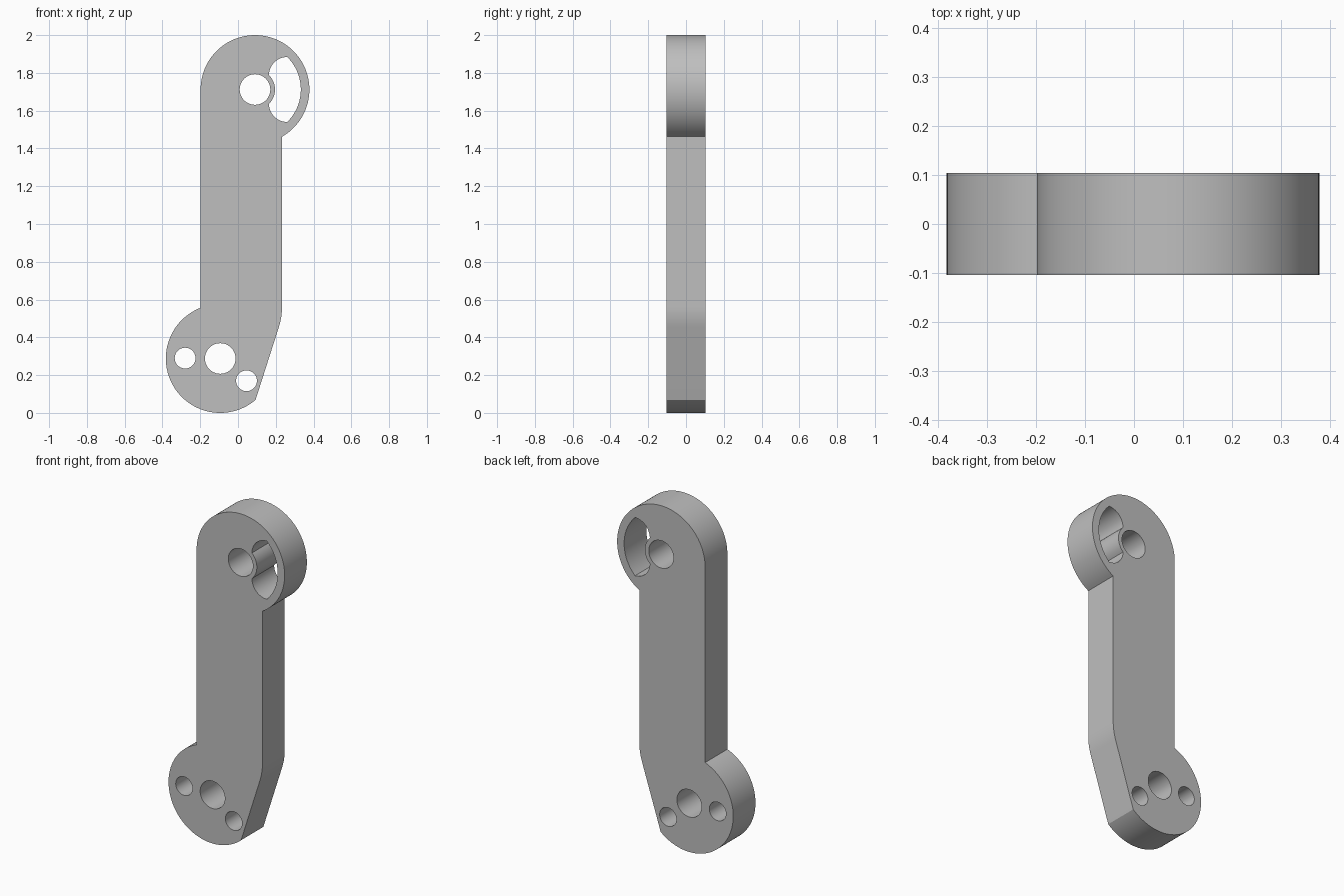
import bpy, bmesh, math
from mathutils import Vector

if "Cube" in bpy.data.objects:
    bpy.data.objects.remove(bpy.data.objects["Cube"])

THICK = 0.208
R = 0.288                                  # radius of both rounded ends
TOP, LOW = (0.09, 1.712), (-0.094, 0.288)  # pivot centres (x, z)
LEFT, RIGHT = -0.198, 0.233                # straight sides of the bar


def arc(c, r, a0, a1, n):
    """Points along an arc, angles in degrees."""
    out = []
    for i in range(n + 1):
        a = math.radians(a0 + (a1 - a0) * i / n)
        out.append((c[0] + r * math.cos(a), c[1] + r * math.sin(a)))
    return out


def circle(c, r, n=48):
    return arc(c, r, 0, 360, n)[:-1]


# Outer outline: round head, straight bar, bent flank, round foot
head_start = -math.degrees(math.acos((RIGHT - TOP[0]) / R))
foot_left = math.degrees(math.acos((LEFT - LOW[0]) / R))
foot_end = Vector((0.093, 0.069))
foot_right = math.degrees(math.atan2(foot_end.y - LOW[1], foot_end.x - LOW[0])) + 360
corner = Vector((RIGHT, 0.507))
lean = math.degrees(math.atan2(corner.x - foot_end.x, corner.y - foot_end.y))
bend_r = 0.35
bend_c = (RIGHT - bend_r, corner.y + bend_r * math.tan(math.radians(lean / 2)))
outline = (arc(TOP, R, head_start, 180, 72)
           + arc(LOW, R, foot_left, foot_right, 64)
           + arc(bend_c, bend_r, -lean, 0, 8))

# Curved window beside the upper pivot
slot_x, slot_dz, slot_r = 0.26, 0.076, 0.096
slot = (arc(TOP, 0.2425, -45.3, 45.3, 28)
        + arc((slot_x, TOP[1] + slot_dz), slot_r, 90, 180, 14)[1:]
        + arc(TOP, 0.106, 45.7, -45.7, 18)[1:-1]
        + arc((slot_x, TOP[1] - slot_dz), slot_r, 180, 270, 14)[:-1])

# Pivot holes and small pin holes
loops = [outline, slot, circle(TOP, 0.081), circle(LOW, 0.081),
         circle((-0.28, 0.29), 0.055), circle((0.045, 0.17), 0.055)]

# Fill the profile around its holes and extrude it through the thickness
bm = bmesh.new()
for pts in loops:
    vs = [bm.verts.new((x, -THICK / 2, z)) for x, z in pts]
    for a, b in zip(vs, vs[1:] + vs[:1]):
        bm.edges.new((a, b))
bmesh.ops.triangle_fill(bm, edges=bm.edges[:], use_beauty=True, normal=(0, -1, 0))
ext = bmesh.ops.extrude_face_region(bm, geom=bm.faces[:], use_keep_orig=True)
bmesh.ops.translate(bm, vec=(0, THICK, 0),
                    verts=[v for v in ext["geom"] if isinstance(v, bmesh.types.BMVert)])
bmesh.ops.recalc_face_normals(bm, faces=bm.faces[:])

mesh = bpy.data.meshes.new("lever_arm")
bm.to_mesh(mesh)
bm.free()
arm = bpy.data.objects.new("lever_arm", mesh)
bpy.context.collection.objects.link(arm)

# Plain grey finish
grey = bpy.data.materials.new("grey")
grey.diffuse_color = (0.52, 0.52, 0.52, 1)
grey.use_nodes = True
grey.node_tree.nodes["Principled BSDF"].inputs["Base Color"].default_value = grey.diffuse_color
mesh.materials.append(grey)

bpy.context.view_layer.objects.active = arm
arm.select_set(True)
bpy.ops.object.shade_smooth_by_angle(angle=math.radians(12))
